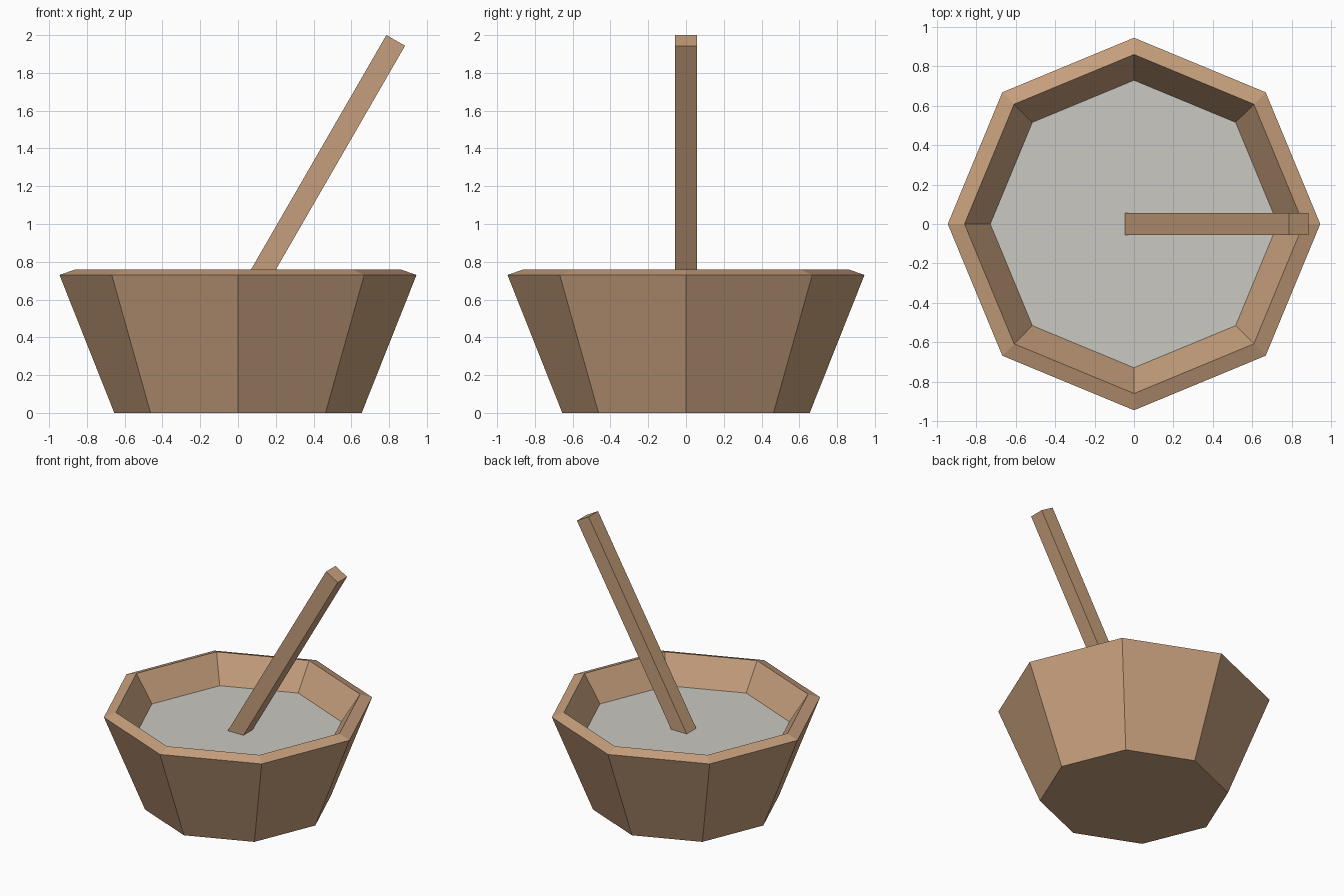
import bpy
import bmesh
from math import cos, sin, pi, radians
from mathutils import Matrix, Vector

cube = bpy.data.objects.get("Cube")
if cube:
    bpy.data.objects.remove(cube, do_unlink=True)


def srgb(*rgb):
    return tuple((c / 255 / 12.92) if c < 11 else ((c / 255 + 0.055) / 1.055) ** 2.4 for c in rgb)


def material(name, rgb):
    m = bpy.data.materials.new(name)
    m.use_nodes = True
    color = (*srgb(*rgb), 1)
    m.diffuse_color = color
    m.node_tree.nodes["Principled BSDF"].inputs["Base Color"].default_value = color
    return m


def add_object(name, bm, mat):
    bmesh.ops.recalc_face_normals(bm, faces=bm.faces)
    mesh = bpy.data.meshes.new(name)
    bm.to_mesh(mesh)
    bm.free()
    mesh.materials.append(mat)
    obj = bpy.data.objects.new(name, mesh)
    bpy.context.collection.objects.link(obj)
    return obj


def ring(bm, radius, z, sides=8):
    return [bm.verts.new((radius * cos(2 * pi * i / sides), radius * sin(2 * pi * i / sides), z))
            for i in range(sides)]


wood = material("wood", (198, 159, 124))
liquid = material("pale grey liquid", (202, 200, 193))

# Bowl: octagonal profile with flared walls, sloped rim and inner wall
bm = bmesh.new()
profile = [(0.655, 0), (0.945, 0.73), (0.86, 0.76), (0.69, 0.5)]
rings = [ring(bm, r, z) for r, z in profile]
for low, high in zip(rings, rings[1:]):
    for i in range(8):
        j = (i + 1) % 8
        bm.faces.new((low[i], low[j], high[j], high[i]))
bm.faces.new(rings[0])
bm.faces.new(rings[-1])
add_object("bowl", bm, wood)

# Liquid surface filling the bowl
bm = bmesh.new()
bm.faces.new(ring(bm, 0.73, 0.56))
add_object("liquid_surface", bm, liquid)

# Square stirring stick leaning to the side, dipped just below the surface
width, length = 0.114, 1.69
tilt = Matrix.Rotation(radians(30), 4, "Y")
top = Vector((0.835, 0, 1.972))
centre = top - tilt @ Vector((0, 0, length / 2))
bm = bmesh.new()
bmesh.ops.create_cube(bm, size=1, matrix=Matrix.Translation(centre) @ tilt
                      @ Matrix.Diagonal((width, width, length, 1)))
add_object("stirring_stick", bm, wood)
